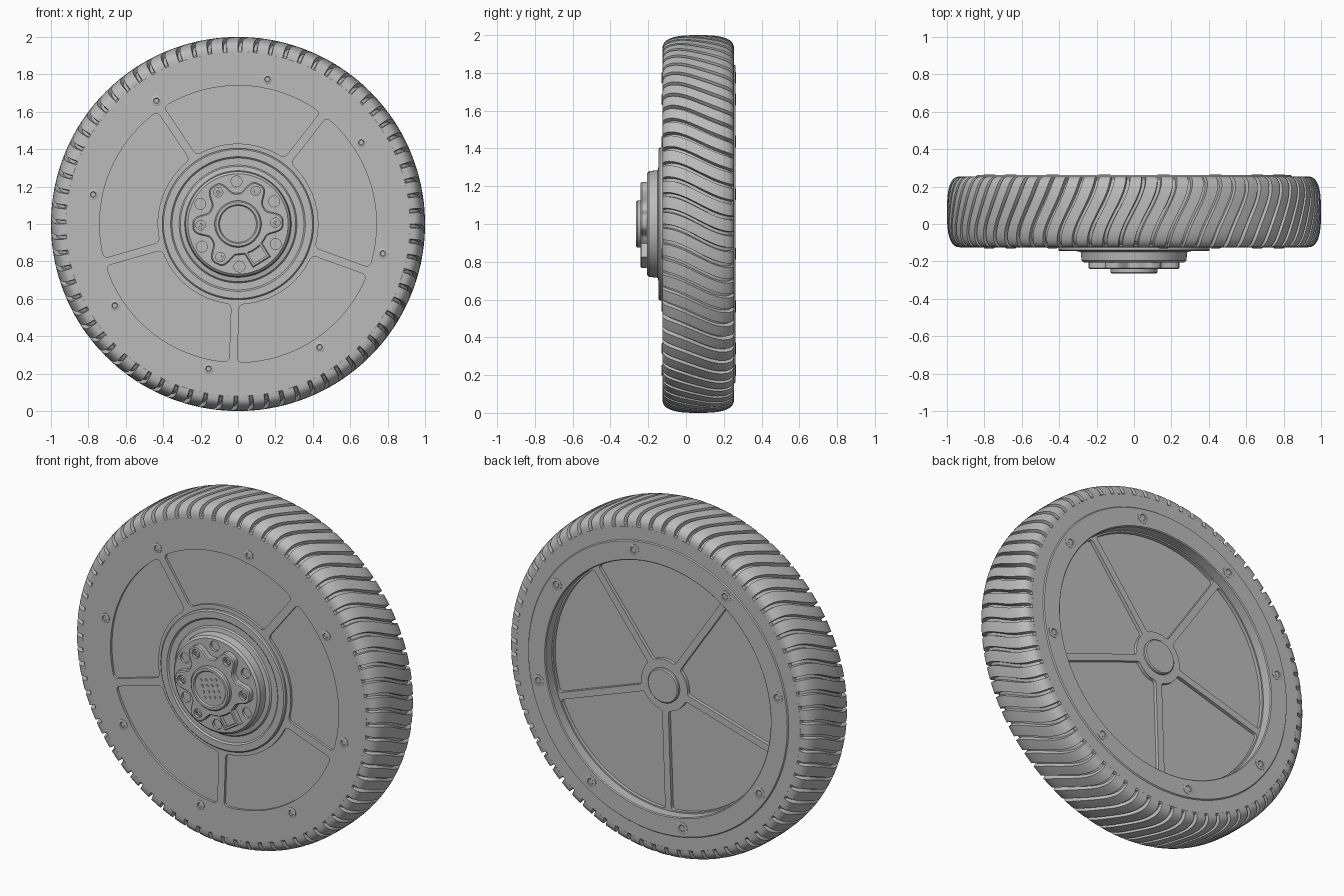
import bpy, bmesh
from math import sin, cos, pi, radians, asin, copysign
from mathutils import Vector

if "Cube" in bpy.data.objects:
    bpy.data.objects.remove(bpy.data.objects["Cube"], do_unlink=True)

grey = bpy.data.materials.new("plain grey")
grey.use_nodes = True
colour = (0.5, 0.5, 0.5, 1)
grey.diffuse_color = colour
grey.node_tree.nodes["Principled BSDF"].inputs["Base Color"].default_value = colour

AXLE = Vector((0, 0, 1))
SPOKES = [radians(-20 + 72 * i) for i in range(5)]
BOLTS = [radians(33.5 + 45 * i) for i in range(8)]
LOBE = radians(2)


def polar(r, a, centre=(0, 0)):
    return centre[0] + r * cos(a), centre[1] + r * sin(a)


def finish(name, bm, place=AXLE):
    bmesh.ops.recalc_face_normals(bm, faces=bm.faces)
    mesh = bpy.data.meshes.new(name)
    bm.to_mesh(mesh)
    bm.free()
    mesh.materials.append(grey)
    ob = bpy.data.objects.new(name, mesh)
    ob.location = place
    bpy.context.collection.objects.link(ob)
    return ob


def activate(ob):
    bpy.ops.object.select_all(action="DESELECT")
    ob.select_set(True)
    bpy.context.view_layer.objects.active = ob


def smooth(ob):
    activate(ob)
    bpy.ops.object.shade_smooth_by_angle(angle=radians(30))
    return ob


def lathe(name, profile, place=AXLE, steps=128):
    """Turn (radius, y) points around the axle direction."""
    bm = bmesh.new()
    verts = [bm.verts.new((r, y, 0)) for r, y in profile]
    edges = [bm.edges.new(p) for p in zip(verts, verts[1:])]
    bmesh.ops.spin(bm, geom=verts + edges, cent=(0, 0, 0), axis=(0, 1, 0),
                   angle=2 * pi, steps=steps)
    bmesh.ops.remove_doubles(bm, verts=bm.verts, dist=1e-5)
    return finish(name, bm, place)


def prism(name, outlines, y0, y1, round_corners=0, chamfer=0):
    """Extrude (x, z) outlines from y0 to y1."""
    bm = bmesh.new()
    for pts in outlines:
        face = bm.faces.new([bm.verts.new((x, y0, z)) for x, z in pts])
        ext = bmesh.ops.extrude_face_region(bm, geom=[face])["geom"]
        moved = [g for g in ext if isinstance(g, bmesh.types.BMVert)]
        bmesh.ops.translate(bm, verts=moved, vec=(0, y1 - y0, 0))
    bmesh.ops.recalc_face_normals(bm, faces=bm.faces)
    if round_corners:
        corners = [e for e in bm.edges
                   if abs(e.verts[0].co.y - e.verts[1].co.y) > 1e-4
                   and abs(e.calc_face_angle(0)) > 0.8]
        bmesh.ops.bevel(bm, geom=corners, offset=round_corners, segments=5,
                        profile=0.5, affect="EDGES")
    if chamfer:
        rim = [e for e in bm.edges if all(abs(v.co.y - y1) < 1e-5 for v in e.verts)]
        bmesh.ops.bevel(bm, geom=rim, offset=chamfer, segments=1, affect="EDGES")
    return finish(name, bm)


def cut(ob, cutter):
    cutter.hide_render = True
    mod = ob.modifiers.new("cut", "BOOLEAN")
    mod.operation, mod.solver, mod.object = "DIFFERENCE", "EXACT", cutter
    activate(ob)
    bpy.ops.object.modifier_apply(modifier=mod.name)
    bpy.data.objects.remove(cutter, do_unlink=True)


def circle(r, centre=(0, 0), n=24):
    return [polar(r, 2 * pi * i / n, centre) for i in range(n)]


def rectangle(w, h, centre, angle):
    u, v = polar(1, angle), polar(1, angle + pi / 2)
    return [(centre[0] + a * w * u[0] + b * h * v[0], centre[1] + a * w * u[1] + b * h * v[1])
            for a, b in ((-.5, -.5), (.5, -.5), (.5, .5), (-.5, .5))]


def sector(mid, r0, r1, half_spoke):
    """Window between two parallel-sided spokes."""
    pts = []
    for r, way in ((r1, 1), (r0, -1)):
        n = max(4, int(r * 28))
        h = radians(36) - asin(half_spoke / r)
        pts += [polar(r, mid + way * h * (2 * i / n - 1)) for i in range(n + 1)]
    return pts


# Tyre: crowned section with S-shaped grooves pressed into it
PITCHES, ROWS = 72, 28
COLUMNS = [(0, 0), (.25, 0), (.5, 0), (.73, 0), (.77, 1), (.96, 1)]
bm = bmesh.new()
rings = []
for p in range(PITCHES):
    for frac, deep in COLUMNS:
        ring = []
        for k in range(ROWS + 1):
            t = pi * k / ROWS
            c, s = cos(t), max(sin(t), 0)
            across = -copysign(abs(c) ** 0.7, c)
            w = deep * min(1, s * 4)
            r = max(0.92, 0.92 + 0.08 * s ** 0.7 - 0.022 * w)
            u = (across + 1) / 2
            a = 2 * pi * (p + frac) / PITCHES - 0.13 * u * u * (3 - 2 * u)
            x, z = polar(r, a)
            ring.append(bm.verts.new((x, 0.065 + 0.19 * across * (1 - 0.07 * w), z)))
        rings.append(ring)
for a, b in zip(rings, rings[1:] + rings[:1]):
    for k in range(ROWS):
        bm.faces.new((a[k], a[k + 1], b[k + 1], b[k]))
smooth(finish("tyre", bm))

# Wheel body with a raised back ring and a dished back
body = lathe("wheel_body", [(0, -.125), (.92, -.125), (.92, .255), (.845, .255),
                            (.84, .261), (.735, .261), (.73, .256), (.73, .2), (0, .2)])
mids = [a + radians(36) for a in SPOKES]
cut(body, prism("front_windows", [sector(m, .43, .74, .022) for m in mids],
                -.2, -.111, round_corners=.025))
cut(body, prism("back_windows", [sector(m, .15, .722, .02) for m in mids],
                .18, .23, round_corners=.015))
smooth(body)

# Back centre boss
smooth(lathe("back_boss", [(0, .19), (.1, .19), (.1, .21), (.094, .216), (0, .216)], steps=64))

# Rim bolts on both sides
for side, y, size, height in (("front", -.125, .028, -.005), ("back", .261, .034, .003)):
    for i, a in enumerate(BOLTS):
        x, z = polar(.79, a)
        smooth(lathe(f"{side}_bolt_{i + 1}",
                     [(size, 0), (size, height * .6), (size * .85, height),
                      (size * .55, height), (size * .45, height * .1), (0, height * .1)],
                     AXLE + Vector((x, y, z)), 24))

# Stepped hub flange with a ring of holes
flange = lathe("hub_flange", [(0, -.12), (.405, -.12), (.405, -.138), (.398, -.145),
                              (.36, -.145), (.352, -.137), (.315, -.137), (.308, -.145),
                              (.285, -.15), (.28, -.195), (.268, -.206), (0, -.206)])
between = [LOBE + radians(30 + 60 * i) for i in range(6)]
cut(flange, prism("flange_holes", [circle(.029, polar(.228, a)) for a in between], -.23, -.19))
smooth(flange)

# Lobed hub plate; the lower lobe gives way to the socket
socket_angle = LOBE + radians(300)
outline = []
for i in range(180):
    a = 2 * pi * i / 180
    s = cos(6 * (a - LOBE)) / 2 + .5
    if cos(a - socket_angle) > cos(radians(30)):
        s = 0
    outline.append(polar(.165 + .077 * s * s * (3 - 2 * s), a))
plate = prism("hub_plate", [outline], -.2, -.24, chamfer=.006)
lobes = [LOBE + radians(60 * i) for i in range(5)]
cut(plate, prism("lobe_holes", [circle(.025, polar(.2, a)) for a in lobes], -.26, -.222))
smooth(plate)

# Screws inside the lobes
for i, a in enumerate(lobes):
    x, z = polar(.2, a)
    smooth(lathe(f"lobe_screw_{i + 1}", [(.019, 0), (.019, -.008), (.016, -.01),
                                         (.009, -.01), (.008, -.004), (0, -.004)],
                 AXLE + Vector((x, -.222, z)), 24))

# Rectangular socket
spot = polar(.19, socket_angle)
socket = prism("socket", [rectangle(.1, .11, spot, socket_angle)], -.2, -.24, chamfer=.005)
cut(socket, prism("socket_hole", [rectangle(.068, .078, spot, socket_angle)], -.26, -.222))
smooth(socket)

# Centre cap and its block of contact pins
smooth(lathe("centre_cap", [(0, -.22), (.125, -.22), (.125, -.258), (.118, -.265),
                            (.104, -.265), (.098, -.257), (0, -.257)], steps=64))
tilt = radians(15)
u, v = polar(1, tilt), polar(1, tilt + pi / 2)
grid = [(i - 1.5) * .033 for i in range(4)]
smooth(prism("contact_pins",
             [circle(.008, (a * u[0] + b * v[0], a * u[1] + b * v[1]), 12)
              for a in grid for b in grid], -.255, -.262))
